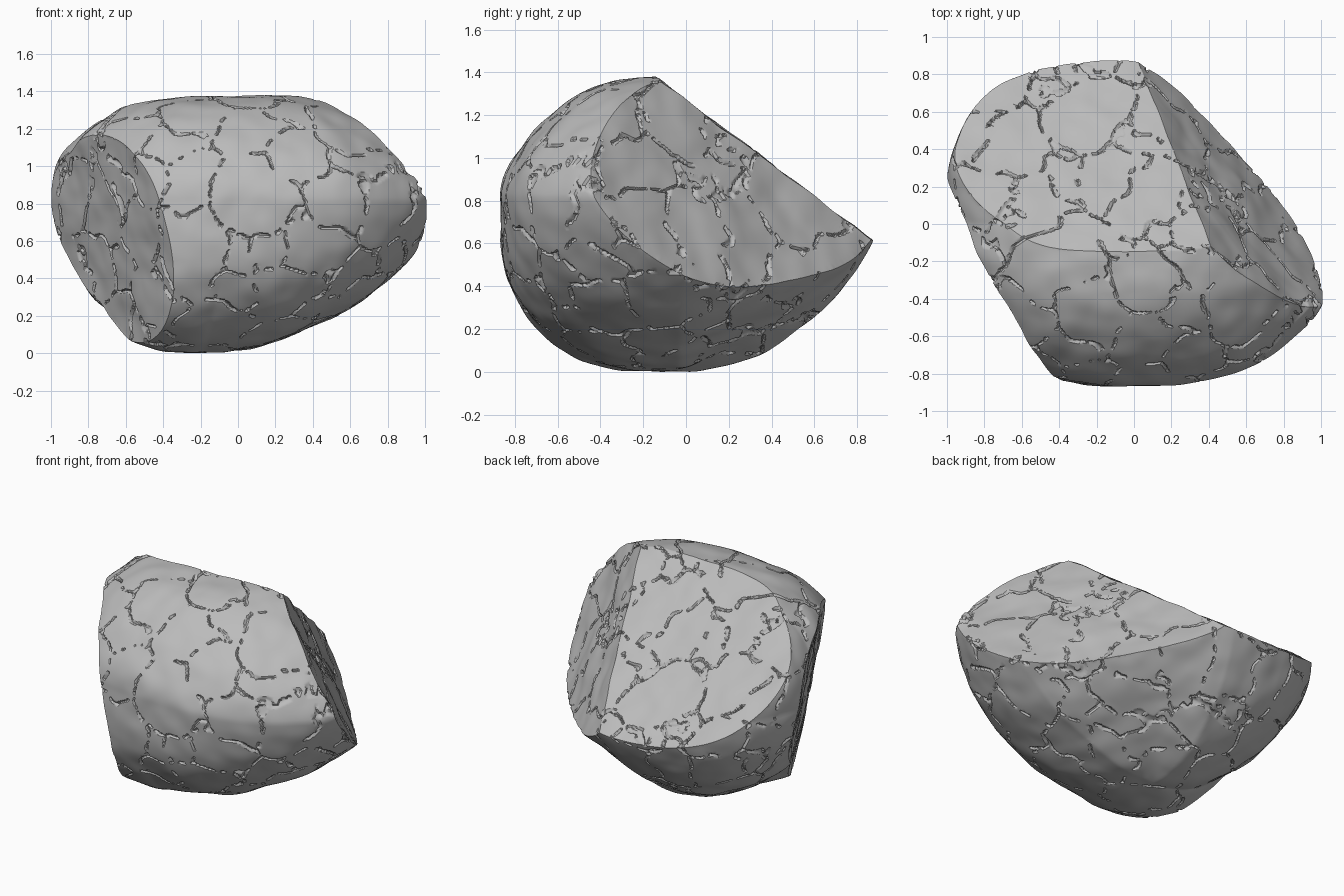
import bpy, bmesh, math
from mathutils import Vector, noise

default_cube = bpy.data.objects.get("Cube")
if default_cube:
    bpy.data.objects.remove(default_cube, do_unlink=True)

# Boulder proportions: centre, and the broken flat faces as (normal, distance)
CENTRE = Vector((0, 0, 0.82))
FLATS = {
    "rear_slope": (Vector((0, 0.6, 0.8)), 1.017),
    "side_break": (Vector((0.692, 0.587, 0.42)), 0.785),
    "front_break": (Vector((-0.87, -0.46, -0.16)), 0.609),
}


def body_point(d):
    """Rounded body: low dome above, boxy front foot, tapering rear underside."""
    rx = 1.1 if d.x > 0 else 1.0
    ry = 0.92 if d.y > 0 else 0.87
    rz = 0.66 if d.z > 0 else 0.82
    box = 2.7 if d.x < 0 < d.y else 2.3
    side = Vector((d.x, d.y, 0)).normalized()
    right, left = max(0, side.x), max(0, -side.x)
    back, front = max(0, side.y), max(0, -side.y)
    if d.z < 0:
        power = 1.8 + 0.6 * front ** 2 - 0.25 * left ** 2
        power += 1.1 * left * front - 0.95 * right * back
    else:
        power = 1.72 - 0.07 * front ** 2 + 1.2 * left * back
    flat = (abs(d.x / rx) ** box + abs(d.y / ry) ** box) ** (1 / box)
    p = d * (flat ** power + abs(d.z / rz) ** power) ** (-1 / power)
    # Lean to one side above and below, and a flattened crown
    low, high = min(0, p.z), max(0, p.z)
    p = CENTRE + p + Vector((0.22 * low - 0.08 * high, 0.04 * low, 0))
    if p.z > 1.28:
        p.z = 1.28 + 0.11 * math.tanh((p.z - 1.28) / 0.11)
    return p


def crack_gap(p):
    """Distance-like value that falls to zero along a wandering crack network."""
    wobble = noise.noise_vector(p * 7) * 0.07
    dist, _ = noise.voronoi((p + wobble) * 2.9)
    return dist[1] - dist[0]


def relief(p):
    """Gentle lumps plus broken crack lines."""
    height = 0.014 * noise.noise(p * 3.5) + 0.007 * noise.noise(p * 8)
    gap = crack_gap(p)
    if gap < 0.04 and noise.noise(p * 20) > -0.1:
        height -= 0.014 * (1 - gap / 0.04) ** 0.5
    return height


# Rounded body
bm = bmesh.new()
bmesh.ops.create_icosphere(bm, subdivisions=7, radius=1)
for v in bm.verts:
    v.co = body_point(v.co.normalized())

# Break off the flat faces with crisp rims
for normal, dist in FLATS.values():
    geom = bm.verts[:] + bm.edges[:] + bm.faces[:]
    bmesh.ops.bisect_plane(bm, geom=geom, dist=0.0005, plane_no=normal,
                           plane_co=normal * dist / normal.length_squared)
    for v in bm.verts:
        if normal.dot(v.co) > dist:
            ray = v.co - CENTRE
            v.co = CENTRE + ray * (dist - normal.dot(CENTRE)) / normal.dot(ray)

# Finer mesh along the cracks
bmesh.ops.triangulate(bm, faces=bm.faces[:])
for step in range(3):
    near = {v for v in bm.verts if crack_gap(v.co) < 0.07}
    edges = [e for e in bm.edges if e.calc_length() > 0.012
             and (e.verts[0] in near or e.verts[1] in near)]
    bmesh.ops.subdivide_edges(bm, edges=edges, cuts=1)
    bmesh.ops.triangulate(bm, faces=bm.faces[:])

# Lumps and cracks
bm.normal_update()
moves = [(v, v.normal * relief(v.co)) for v in bm.verts]
for v, move in moves:
    v.co += move

# Stand it on the ground
ground = min(v.co.z for v in bm.verts)
bmesh.ops.translate(bm, verts=bm.verts[:], vec=(0, 0, -ground))

mesh = bpy.data.meshes.new("boulder")
bm.to_mesh(mesh)
bm.free()
boulder = bpy.data.objects.new("boulder", mesh)
bpy.context.collection.objects.link(boulder)

# Plain grey stone
stone = bpy.data.materials.new("grey_stone")
stone.use_nodes = True
grey = (0.5, 0.5, 0.5, 1)
stone.diffuse_color = grey
stone.node_tree.nodes["Principled BSDF"].inputs["Base Color"].default_value = grey
mesh.materials.append(stone)

bpy.ops.object.select_all(action="DESELECT")
boulder.select_set(True)
bpy.context.view_layer.objects.active = boulder
bpy.ops.object.shade_smooth_by_angle(angle=0.6)
